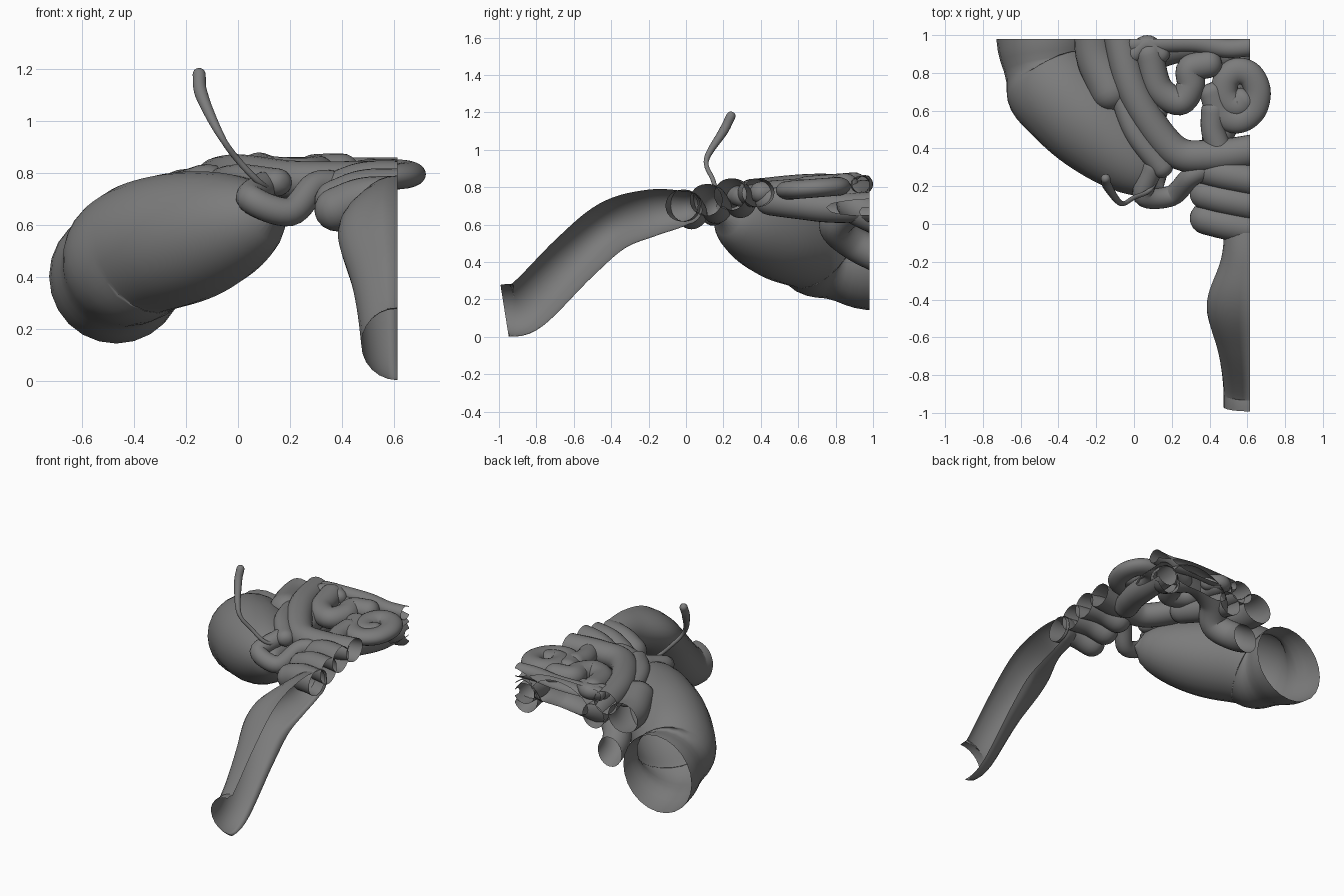
import bpy
import bmesh
from math import sin, cos, pi, sqrt, exp
from mathutils import Vector

cube = bpy.data.objects.get("Cube")
if cube:
    bpy.data.objects.remove(cube, do_unlink=True)

colour = (0.2, 0.2, 0.2, 1)
grey = bpy.data.materials.new("tissue_grey")
grey.use_nodes = True
grey.diffuse_color = colour
grey.node_tree.nodes["Principled BSDF"].inputs["Base Color"].default_value = colour

SIDES = 24
STEPS = 8
CUT_X = 0.615
CUT_Y = 0.98


def smooth_path(points):
    """Catmull-Rom curve through the given points."""
    knots = [Vector(point) for point in points]
    knots.insert(0, 2 * knots[0] - knots[1])
    knots.append(2 * knots[-1] - knots[-2])
    path = []
    for before, start, end, after in zip(knots, knots[1:], knots[2:], knots[3:]):
        leave, arrive = (end - before) / 2, (after - start) / 2
        for step in range(STEPS):
            t = step / STEPS
            ease = t * t * (3 - 2 * t)
            path.append(start.lerp(end, ease)
                        + leave * t * (1 - t) ** 2 - arrive * t * t * (1 - t))
    path.append(knots[-2])
    return path


def evaluate(size, along):
    return size(along) if callable(size) else size


def make_rings(points, wide, tall):
    """Centre, direction, half width and half height of every cross-section."""
    path = smooth_path(points)
    last = len(path) - 1
    rings = []
    for index, centre in enumerate(path):
        ahead = path[min(index + 1, last)] - path[max(index - 1, 0)]
        along = index / last
        rings.append((centre, ahead.normalized(), evaluate(wide, along), evaluate(tall, along)))
    return rings


def dome(ring, sign):
    """Extra rings that round off the end of a tube."""
    centre, ahead, wide, tall = ring
    extra = []
    for step in range(1, 5):
        angle = step * pi / 10
        reach = ahead * sign * min(wide, tall) * sin(angle)
        extra.append((centre + reach, ahead, wide * cos(angle), tall * cos(angle)))
    return extra


def tube(name, points, wide, tall=None, open_start=False, side_cut=True, back_cut=True):
    """Swept tube with rounded ends, left open where the section planes cut it."""
    rings = make_rings(points, wide, tall or wide)
    rings += dome(rings[-1], 1)
    if not open_start:
        rings = dome(rings[0], -1)[::-1] + rings
    bm = bmesh.new()
    loops = []
    for centre, ahead, half_width, half_height in rings:
        side = ahead.cross(Vector((0, 0, 1))).normalized()
        up = side.cross(ahead)
        loop = []
        for k in range(SIDES):
            angle = 2 * pi * k / SIDES
            offset = side * half_width * cos(angle) + up * half_height * sin(angle)
            loop.append(bm.verts.new(centre + offset))
        loops.append(loop)
    for first, second in zip(loops, loops[1:]):
        for k in range(SIDES):
            bm.faces.new((first[k - 1], first[k], second[k], second[k - 1]))
    bm.faces.new(loops[-1])
    if not open_start:
        bm.faces.new(loops[0])
    bmesh.ops.recalc_face_normals(bm, faces=bm.faces)

    planes = []
    if back_cut:
        planes.append((Vector((0, CUT_Y, 0)), Vector((0, 1, 0))))
    if side_cut:
        planes.append((Vector((CUT_X, 0, 0)), Vector((1, 0, 0))))
    for origin, normal in planes:
        geometry = bm.verts[:] + bm.edges[:] + bm.faces[:]
        bmesh.ops.bisect_plane(bm, geom=geometry, plane_co=origin,
                               plane_no=normal, clear_outer=True)
    for face in bm.faces:
        face.smooth = True
    mesh = bpy.data.meshes.new(name)
    bm.to_mesh(mesh)
    bm.free()
    mesh.materials.append(grey)
    part = bpy.data.objects.new(name, mesh)
    bpy.context.collection.objects.link(part)


def crown(x, y):
    """Place a point on the gently sloping upper layer."""
    return x, y, 0.74 + 0.08 * y - 0.5 * max(0, -x)


# Large blind pouch: blunt nose, full belly, a waist, then the open segment
def pouch_radius(along):
    nose = min(1, along / 0.4)
    waist = exp(-((along - 0.76) / 0.06) ** 2)
    return max(0.01, 0.26 * sqrt(1 - (1 - nose) ** 2) - 0.03 * waist)


tube("large_pouch", [(.15, .19, .65), (-.13, .45, .57), (-.36, .66, .51),
                     (-.45, .8, .43), (-.48, 1.2, .38)], pouch_radius)


# Long lower tube with a sideways bulge, cut lengthwise
def lower_width(along):
    return 0.14 + 0.09 * sin(pi * along ** 1.2) ** 4


def lower_height(along):
    return 0.14 - 0.05 * along ** 6


lower_profile = [(-.97, .14), (-.85, .17), (-.6, .42), (-.4, .59), (-.2, .66), (0, .69)]
tube("lower_tube", [(CUT_X, y, z) for y, z in lower_profile], lower_width,
     tall=lower_height, open_start=True)

# Stacked folds above the lower tube
for row, name in enumerate(("front_fold", "middle_fold", "back_fold")):
    y = 0.13 * row
    z = 0.7 + 0.03 * row
    tube(name, [(.7, y - .04, z), (.5, y, z), (.38, y + .03, z - .04)], 0.085)

# Small loop joining the pouch tip
tube("joining_loop", [(.1, .3, .75), (.05, .15, .7), (.2, .15, .65),
                      (.3, .25, .75), (.4, .3, .75)], 0.055)


# Slender upright tail, thicker towards its tip
def tail_radius(along):
    return 0.012 + 0.013 * min(1, max(0, 4 * along - 2.2))


tube("slender_tail", [(.15, .4, .75), (.1, .2, .75), (0, .14, .85), (-.07, .11, .95),
                      (-.14, .2, 1.1), (-.15, .24, 1.18)], tail_radius)

# Upper layer of loops
upper_loops = {
    "left_upper_loop": (0.11, [(-.2, 1.1), (-.2, .9), (-.12, .7)]),
    "main_upper_loop": (0.085, [(-.1, 1.1), (0, .7), (.2, .4), (.4, .36), (.7, .4)]),
    "narrow_side_loop": (0.06, [(-.1, .8), (0, .5), (.15, .3)]),
    "middle_upper_loop": (0.075, [(.08, .9), (.13, .72), (.24, .65), (.3, .73),
                                  (.3, .82), (.4, .85)]),
    "back_upper_loop": (0.05, [(0, .95), (.3, .96), (.5, .93), (.7, .95)]),
    "coil_neck": (0.065, [(.45, .4), (.42, .5), (.42, .6)]),
}
for name, (radius, plan) in upper_loops.items():
    tube(name, [crown(x, y) for x, y in plan], radius, tall=0.9 * radius)

# Small bend rising just past the back section
tube("back_bend", [crown(0, .9), crown(.07, .95), crown(.14, .9)], 0.05, back_cut=False)

# Flat inward coil that reaches past the side section
coil = []
for step in range(12):
    angle = pi + step * pi / 4
    reach = 0.17 - 0.01 * step
    coil.append(crown(0.55 + 0.8 * reach * cos(angle), 0.7 + reach * sin(angle)))
tube("side_coil", coil, 0.07, tall=0.05, side_cut=False)

# Hanging loops along the back section
tube("hanging_loop", [(-.1, 1.1, .4), (-.1, .9, .5), (0, .8, .6), (.1, .9, .7),
                      (.3, .95, .75), (.5, .9, .7), (.55, 1.1, .6)], 0.09)
tube("inner_hanging_loop", [(0, 1.1, .65), (.05, .8, .7), (.1, .6, .75)], 0.08)
tube("lower_side_loop", [(.44, .45, .73), (.5, .6, .71), (.54, .8, .69), (.55, 1.1, .7)], 0.08)
